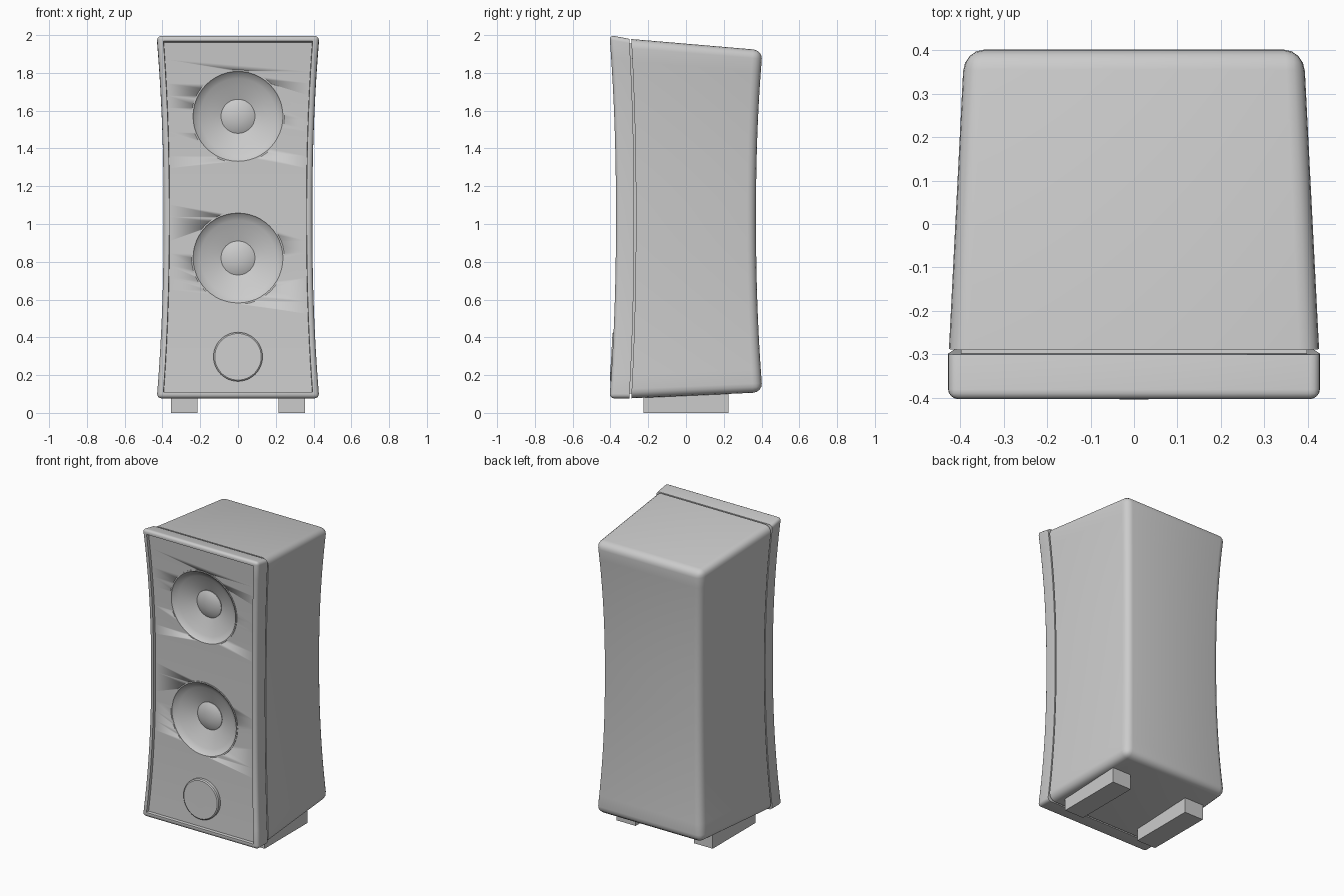
import bpy, bmesh, math
from mathutils import Vector

if "Cube" in bpy.data.objects:
    bpy.data.objects.remove(bpy.data.objects["Cube"])

Z0, Z1 = 0.077, 2.0
ZM, ZH = (Z0 + Z1) / 2, (Z1 - Z0) / 2


def waist(z):
    # horizontal scale: narrower around mid height
    t = min(1.0, abs(z - ZM) / ZH)
    return 1 - 0.085 * (1 - t ** 2.2)


def warp(v):
    # taper to the back, sloping top and bottom, waisted sides
    x, y, z = v
    if y > -0.29:
        x *= 1 - 0.07 * (y + 0.29) / 0.59
    k = (z - ZM) / ZH
    s = waist(z)
    if k > 0:
        drop = 0.19 * (min(y, -0.3) + 0.405) + 0.085 * max(0, y + 0.3)
        z -= drop * k
    else:
        z -= 0.045 * max(0, y + 0.3) * k
    return Vector((x * s, y * s, z))


def finish(bm, name, smooth=True):
    bmesh.ops.recalc_face_normals(bm, faces=bm.faces[:])
    me = bpy.data.meshes.new(name)
    bm.to_mesh(me)
    bm.free()
    ob = bpy.data.objects.new(name, me)
    bpy.context.collection.objects.link(ob)
    if smooth:
        bpy.ops.object.select_all(action='DESELECT')
        ob.select_set(True)
        bpy.context.view_layer.objects.active = ob
        bpy.ops.object.shade_smooth_by_angle(angle=math.radians(35))
    return ob


def box(lo, hi):
    bm = bmesh.new()
    bmesh.ops.create_cube(bm, size=1)
    for v in bm.verts:
        v.co = [a + (c + 0.5) * (b - a) for a, b, c in zip(lo, hi, v.co)]
    bm.normal_update()
    return bm


def shell(name, hx, y0, y1, z0, z1, bevel=0, flat_y=None, recess=False):
    bm = box((-hx, y0, z0), (hx, y1, z1))
    if bevel:
        edges = [e for e in bm.edges
                 if not all(abs(v.co.y - flat_y) < 1e-5 for v in e.verts)]
        bmesh.ops.bevel(bm, geom=edges, offset=bevel, segments=4,
                        profile=0.5, affect='EDGES')
    bm.normal_update()
    if recess:
        front = max((f for f in bm.faces if f.normal.y < -0.99),
                    key=lambda f: f.calc_area())
        for thick, depth in ((0.012, 0), (0.003, 0.02)):
            bmesh.ops.inset_region(bm, faces=[front], thickness=thick)
            for v in front.verts:
                v.co.y += depth
    # slice along the height so the sides can curve
    n = 28
    for i in range(1, n):
        z = Z0 + 0.06 + (Z1 - Z0 - 0.12) * i / n
        bmesh.ops.bisect_plane(bm, geom=bm.verts[:] + bm.edges[:] + bm.faces[:],
                               plane_co=(0, 0, z), plane_no=(0, 0, 1))
    for v in bm.verts:
        v.co = warp(v.co)
    return finish(bm, name)


def lathe(name, profile, zc, seg=48):
    # revolve (radius, y) points about a front-to-back axis, following the waist
    bm = bmesh.new()
    rings = []
    for r, y in profile:
        cnt = 1 if r == 0 else seg
        ring = []
        for i in range(cnt):
            a = 2 * math.pi * i / seg
            z = zc + r * math.sin(a)
            ring.append(bm.verts.new((r * math.cos(a), y * waist(z), z)))
        rings.append(ring)
    for a, b in zip(rings, rings[1:]):
        for i in range(seg):
            j = (i + 1) % seg
            if len(b) == 1:
                bm.faces.new((a[i], a[j], b[0]))
            elif len(a) == 1:
                bm.faces.new((a[0], b[j], b[i]))
            else:
                bm.faces.new((a[i], a[j], b[j], b[i]))
    return finish(bm, name)


# cabinet, groove core and front baffle
shell("cabinet", 0.43, -0.29, 0.405, Z0, Z1, 0.05, -0.29)
shell("groove_core", 0.40, -0.305, -0.28, Z0 + 0.025, Z1 - 0.025)
baffle = shell("front_baffle", 0.43, -0.405, -0.30, Z0, Z1, 0.024, -0.30, True)

# woofers, each in a hole cut through the baffle
cone = [(0.246, -0.376), (0.246, -0.389), (0.238, -0.389), (0.232, -0.380),
        (0.20, -0.364), (0.16, -0.347), (0.12, -0.332), (0.088, -0.320)]
cap = [(0.09, -0.318), (0.09, -0.325), (0.07, -0.336), (0.035, -0.344), (0, -0.347)]
for label, z in (("upper", 1.57), ("lower", 0.82)):
    cutter = lathe(label + "_hole_cutter",
                   [(0, -0.6), (0.243, -0.6), (0.243, -0.2), (0, -0.2)], z)
    cutter.hide_render = True
    cutter.hide_set(True)
    m = baffle.modifiers.new(label + "_hole", 'BOOLEAN')
    m.operation = 'DIFFERENCE'
    m.solver = 'EXACT'
    m.object = cutter
    lathe(label + "_woofer_cone", cone, z)
    lathe(label + "_woofer_cap", cap, z)

# tweeter disc
lathe("tweeter", [(0.13, -0.37), (0.13, -0.405), (0.123, -0.411), (0, -0.411)], 0.297)

# feet
for label, s in (("left", -1), ("right", 1)):
    xs = sorted((s * 0.215, s * 0.355))
    finish(box((xs[0], -0.225, 0), (xs[1], 0.225, 0.12)), label + "_foot", False)
